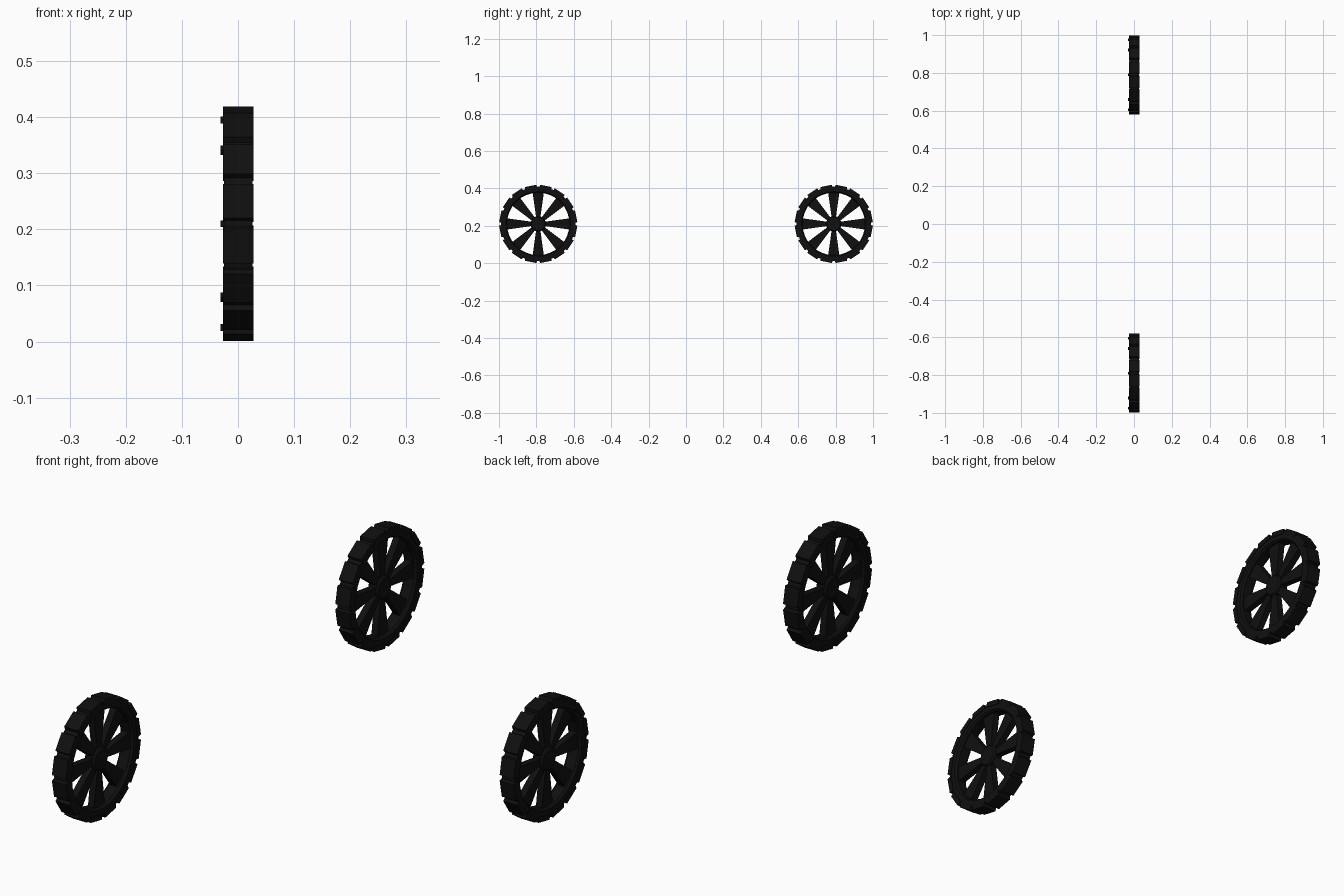
import bpy, bmesh, math
from math import sin, cos, pi, radians

if "Cube" in bpy.data.objects:
    bpy.data.objects.remove(bpy.data.objects["Cube"])

black = bpy.data.materials.new("black_rubber")
black.diffuse_color = (0.005, 0.005, 0.005, 1)
black.use_nodes = True
black.node_tree.nodes["Principled BSDF"].inputs["Base Color"].default_value = black.diffuse_color


def make_object(name, bm, cy):
    bmesh.ops.recalc_face_normals(bm, faces=bm.faces)
    me = bpy.data.meshes.new(name)
    bm.to_mesh(me)
    bm.free()
    me.materials.append(black)
    ob = bpy.data.objects.new(name, me)
    ob.location = (0, cy, 0.21)
    bpy.context.collection.objects.link(ob)
    return ob


def ring(bm, profile, n):
    # lathe a closed (radius, x) profile around the x axle
    loops = [[bm.verts.new((x, r * cos(2 * pi * i / n), r * sin(2 * pi * i / n)))
              for r, x in profile] for i in range(n)]
    m = len(profile)
    for i in range(n):
        a, b = loops[i], loops[(i + 1) % n]
        for j in range(m):
            k = (j + 1) % m
            bm.faces.new((a[j], a[k], b[k], b[j]))


def radial_block(bm, ang, r0, r1, w0, w1, x0, x1):
    # tapered block pointing outwards from the axle
    def pt(r, w, x):
        return bm.verts.new((x, r * cos(ang) - w * sin(ang), r * sin(ang) + w * cos(ang)))
    shape = [(r0, -w0), (r1, -w1), (r1, w1), (r0, w0)]
    a = [pt(r, w, x0) for r, w in shape]
    b = [pt(r, w, x1) for r, w in shape]
    bm.faces.new(a)
    bm.faces.new(b[::-1])
    for i in range(4):
        j = (i + 1) % 4
        bm.faces.new((a[i], b[i], b[j], a[j]))


def wheel(prefix, cy):
    # tyre with chamfered inner lip
    bm = bmesh.new()
    ring(bm, [(0.167, -0.018), (0.173, -0.025), (0.199, -0.025),
              (0.199, 0.026), (0.173, 0.026), (0.167, 0.018)], 32)
    make_object(prefix + "_tyre", bm, cy)

    # tread blocks
    bm = bmesh.new()
    for i in range(16):
        radial_block(bm, radians(22.5 * i + 11.25), 0.188, 0.207,
                     0.034, 0.031, -0.027, 0.028)
    make_object(prefix + "_tread", bm, cy)

    # flared spokes
    bm = bmesh.new()
    for i in range(8):
        radial_block(bm, radians(45 * i), 0.025, 0.175, 0.010, 0.031, -0.012, 0.012)
    make_object(prefix + "_spokes", bm, cy)

    # hub
    bm = bmesh.new()
    ring(bm, [(0.0001, -0.02), (0.036, -0.02), (0.041, -0.014),
              (0.041, 0.014), (0.036, 0.02), (0.0001, 0.02)], 16)
    make_object(prefix + "_hub", bm, cy)

    # side studs on the left face
    bm = bmesh.new()
    for i in range(8):
        radial_block(bm, radians(45 * i), 0.179, 0.191, 0.006, 0.006, -0.031, -0.02)
    make_object(prefix + "_studs", bm, cy)


wheel("front_wheel", -0.79)
wheel("rear_wheel", 0.79)
